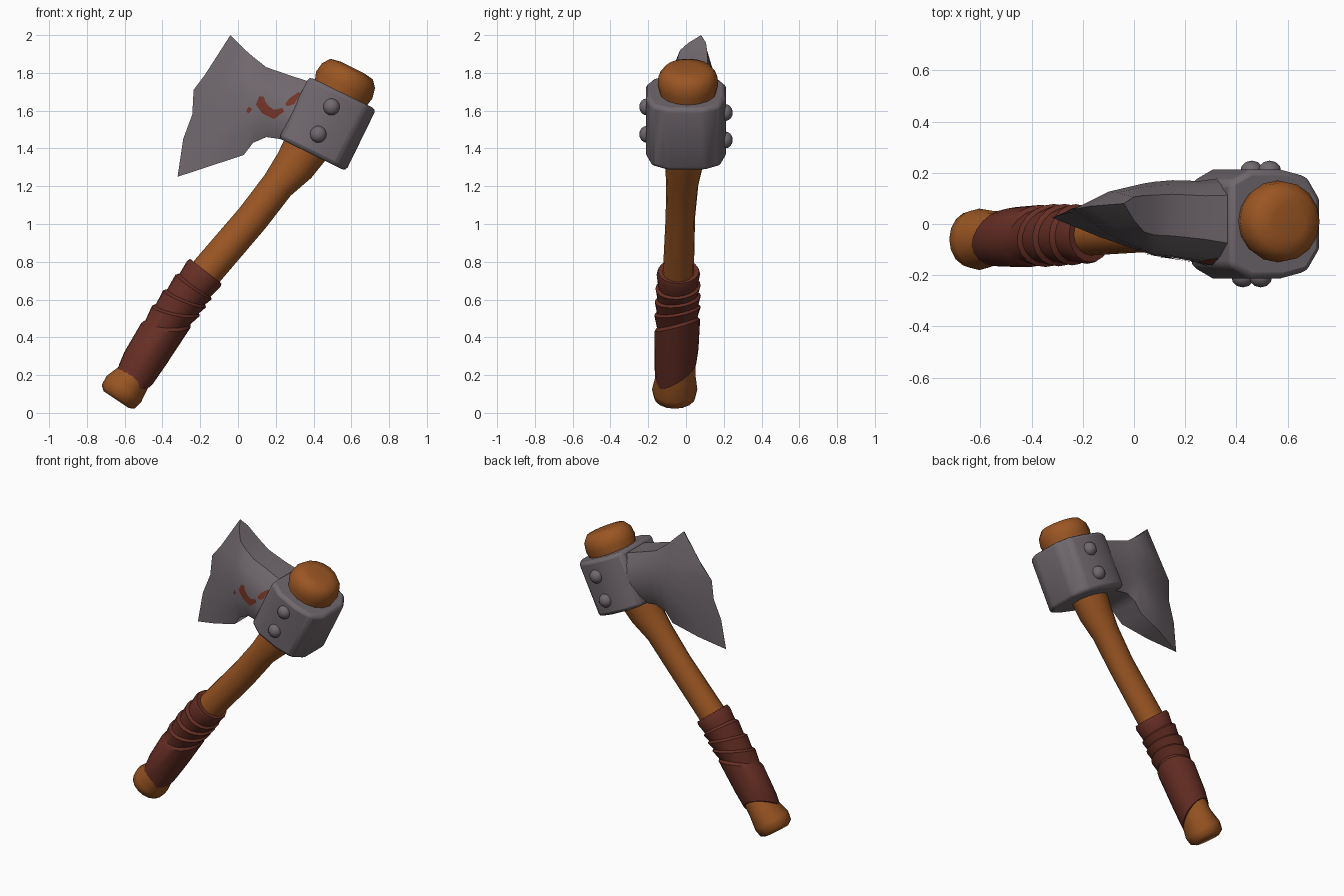
import bpy, bmesh, math
from mathutils import Vector
from mathutils.bvhtree import BVHTree

cube = bpy.data.objects.get("Cube")
if cube:
    bpy.data.objects.remove(cube)


def material(name, rgb):
    m = bpy.data.materials.new(name)
    m.use_nodes = True
    m.diffuse_color = (*rgb, 1)
    node = m.node_tree.nodes["Principled BSDF"]
    node.inputs["Base Color"].default_value = (*rgb, 1)
    node.inputs["Roughness"].default_value = 0.7
    return m


WOOD = material("warm wood", (0.328, 0.093, 0.017))
STEEL = material("grey steel", (0.162, 0.138, 0.153))
LEATHER = material("dark leather", (0.133, 0.028, 0.018))
RUST = material("rust red", (0.17, 0.034, 0.02))


def finish(name, bm, mat, angle=40, bevel=0, segments=2):
    bmesh.ops.remove_doubles(bm, verts=bm.verts, dist=0.0005)
    bmesh.ops.recalc_face_normals(bm, faces=bm.faces)
    me = bpy.data.meshes.new(name)
    bm.to_mesh(me)
    bm.free()
    ob = bpy.data.objects.new(name, me)
    bpy.context.collection.objects.link(ob)
    me.materials.append(mat)
    if bevel:
        mod = ob.modifiers.new("soft edges", "BEVEL")
        mod.width, mod.segments = bevel, segments
    bpy.ops.object.select_all(action="DESELECT")
    ob.select_set(True)
    bpy.context.view_layer.objects.active = ob
    bpy.ops.object.shade_smooth_by_angle(angle=math.radians(angle))
    return ob


def loft(name, stations, mat, sides=16, angle=50):
    """Tube through stations (centre, in-plane radius, depth radius, skew across, skew in depth)."""
    bm = bmesh.new()
    rings = []
    for i, (c, ru, ry, su, sy) in enumerate(stations):
        ahead = stations[min(i + 1, len(stations) - 1)][0]
        behind = stations[max(i - 1, 0)][0]
        axis = (ahead - behind).normalized()
        across = Vector((axis.z, 0, -axis.x)).normalized()
        ring = []
        for k in range(sides):
            a = math.tau * k / sides
            p = c + across * ru * math.cos(a) + Vector((0, ry * math.sin(a), 0))
            ring.append(bm.verts.new(p + axis * (su * math.cos(a) + sy * math.sin(a))))
        rings.append(ring)
    for r, s in zip(rings, rings[1:]):
        for k in range(sides):
            n = (k + 1) % sides
            bm.faces.new((r[k], r[n], s[n], s[k]))
    bm.faces.new(rings[0])
    bm.faces.new(rings[-1])
    return finish(name, bm, mat, angle)


# Wooden handle with a flared butt, narrow waist and bulging top
handle = [  # x, y, z, in-plane radius, depth radius
    (-.645, -.06, .07, .08, .08), (-.635, -.06, .085, .107, .11),
    (-.605, -.06, .125, .115, .12), (-.545, -.055, .2, .092, .105),
    (-.38, -.05, .46, .09, .1), (-.16, -.04, .755, .088, .082),
    (.08, -.03, 1.035, .087, .078), (.21, -.02, 1.205, .088, .085),
    (.3, -.01, 1.31, .11, .1), (.37, 0, 1.42, .125, .11),
    (.535, .01, 1.68, .15, .145), (.562, .01, 1.735, .165, .16),
    (.585, .01, 1.785, .155, .155), (.602, .01, 1.82, .125, .125),
    (.606, .01, 1.828, .07, .07)]
loft("handle", [(Vector(s[:3]), s[3], s[4], 0, 0) for s in handle], WOOD)

# Leather grip: one long sleeve, then overlapping slanted bands
start, end = Vector((-.54, -.052, .205)), Vector((-.17, -.04, .75))
bands = [(0, .103), (.15, .112), (.46, .117), (.49, .104), (.6, .119), (.62, .106),
         (.72, .118), (.74, .104), (.84, .116), (.86, .102), (.97, .112), (1, .106), (1, .08)]
grip = []
for t, r in bands:
    bow = Vector((-.012, 0, .008)) * math.sin(math.pi * t)
    slant = .06 * math.sin(math.pi * min(t * 1.15, 1))
    grip.append((start.lerp(end, t) + bow, r, r * 1.03, slant, .07 * (1 - t)))
loft("grip_wrap", grip, LEATHER, 20, 35)

# Steel socket, an extruded collar tilted with the handle top
half_profile = [(.185, .1), (.13, .185), (.02, .212), (-.12, .212), (-.21, .165)]
profile = half_profile + [(u, -y) for u, y in reversed(half_profile)]
axis, across = Vector((.44, 0, .9)).normalized(), Vector((.9, 0, -.44)).normalized()
centre = Vector((.485, 0, 1.525))
bm = bmesh.new()
lower, upper = [[bm.verts.new(centre + across * u + Vector((0, y, 0)) + axis * h)
                 for u, y in profile] for h in (-.182, .182)]
bm.faces.new(lower)
bm.faces.new(upper)
for k in range(len(profile)):
    n = (k + 1) % len(profile)
    bm.faces.new((lower[k], lower[n], upper[n], upper[k]))
finish("socket", bm, STEEL, 40, .022)

# Blade: columns from the socket to the cutting edge, thick in the middle
ROWS = 6
thick = [.55, .85, 1, 1, .95, .7]
columns = [  # top x, z, bottom x, z, half thickness, centre depth
    (.42, 1.74, .28, 1.43, .18, .0), (.28, 1.785, .22, 1.45, .155, .01),
    (.15, 1.83, .15, 1.46, .148, .02), (.08, 1.885, .08, 1.43, .142, .02),
    (.04, 1.92, .03, 1.365, .13, .025)]
edge = [(-.04, 2.0), (-.175, 1.79), (-.235, 1.71), (-.242, 1.58), (-.29, 1.45), (-.32, 1.25)]
grid = []
for tx, tz, bx, bz, half, mid in columns:
    col = []
    for r in range(ROWS):
        f = r / (ROWS - 1)
        col.append((tx + (bx - tx) * f, tz + (bz - tz) * f, half * thick[r], mid + .03 * (.5 - f)))
    grid.append(col)
rim = [(x, z, 0, .08 - .055 * r / (ROWS - 1)) for r, (x, z) in enumerate(edge)]
last = grid[-1]
for f, swell in ((.5, .64), (1, 0)):
    col = []
    for a, b in zip(last, rim):
        x, z, _, y = [p + (q - p) * f for p, q in zip(a, b)]
        col.append((x, z, a[2] * swell, y))
    grid.append(col)
bm = bmesh.new()
front, back = [[[bm.verts.new((x, y + s * h, z)) for x, z, h, y in col] for col in grid]
               for s in (-1, 1)]
for i in range(len(grid) - 1):
    for side in (front, back):
        for r in range(ROWS - 1):
            bm.faces.new((side[i][r], side[i + 1][r], side[i + 1][r + 1], side[i][r + 1]))
    for r in (0, ROWS - 1):
        bm.faces.new((front[i][r], front[i + 1][r], back[i + 1][r], back[i][r]))
blade = finish("blade", bm, STEEL, 42)

# Rivets on both cheeks of the socket
for i, (x, y, z) in enumerate([(.495, -.207, 1.62), (.425, -.207, 1.475),
                               (.53, .207, 1.59), (.46, .207, 1.445)]):
    bm = bmesh.new()
    bmesh.ops.create_uvsphere(bm, u_segments=12, v_segments=8, radius=.045)
    for v in bm.verts:
        v.co = Vector((x + v.co.x, y + v.co.y * .9, z + v.co.z))
    finish(f"rivet_{i + 1}", bm, STEEL, 60)

# Rust stains laid as thin strips on the front of the blade
surface = BVHTree.FromPolygons([v.co for v in blade.data.vertices],
                               [p.vertices[:] for p in blade.data.polygons])


def stain(name, path):
    bm = bmesh.new()
    pairs = []
    for i, (x, z, w) in enumerate(path):
        a, b = path[max(i - 1, 0)], path[min(i + 1, len(path) - 1)]
        d = Vector((b[0] - a[0], b[1] - a[1])).normalized()
        row = []
        for s in (-1, -.33, .33, 1):
            px, pz = x - d.y * w * s, z + d.x * w * s
            hit = surface.ray_cast(Vector((px, -1, pz)), Vector((0, 1, 0)))[0]
            row.append(bm.verts.new((px, hit.y - .004, pz)))
        pairs.append(row)
    for p, q in zip(pairs, pairs[1:]):
        for k in range(3):
            bm.faces.new((p[k], p[k + 1], q[k + 1], q[k]))
    ob = finish(name, bm, RUST)
    if sum(p.normal.y for p in ob.data.polygons) > 0:
        ob.data.flip_normals()


stain("stain_middle", [(.125, 1.675, .012), (.12, 1.64, .026), (.145, 1.605, .026),
                       (.19, 1.58, .025), (.24, 1.605, .01)])
stain("stain_upper", [(.255, 1.63, .008), (.285, 1.65, .02), (.325, 1.695, .006)])
stain("stain_small", [(.05, 1.59, .008), (.065, 1.615, .012)])
